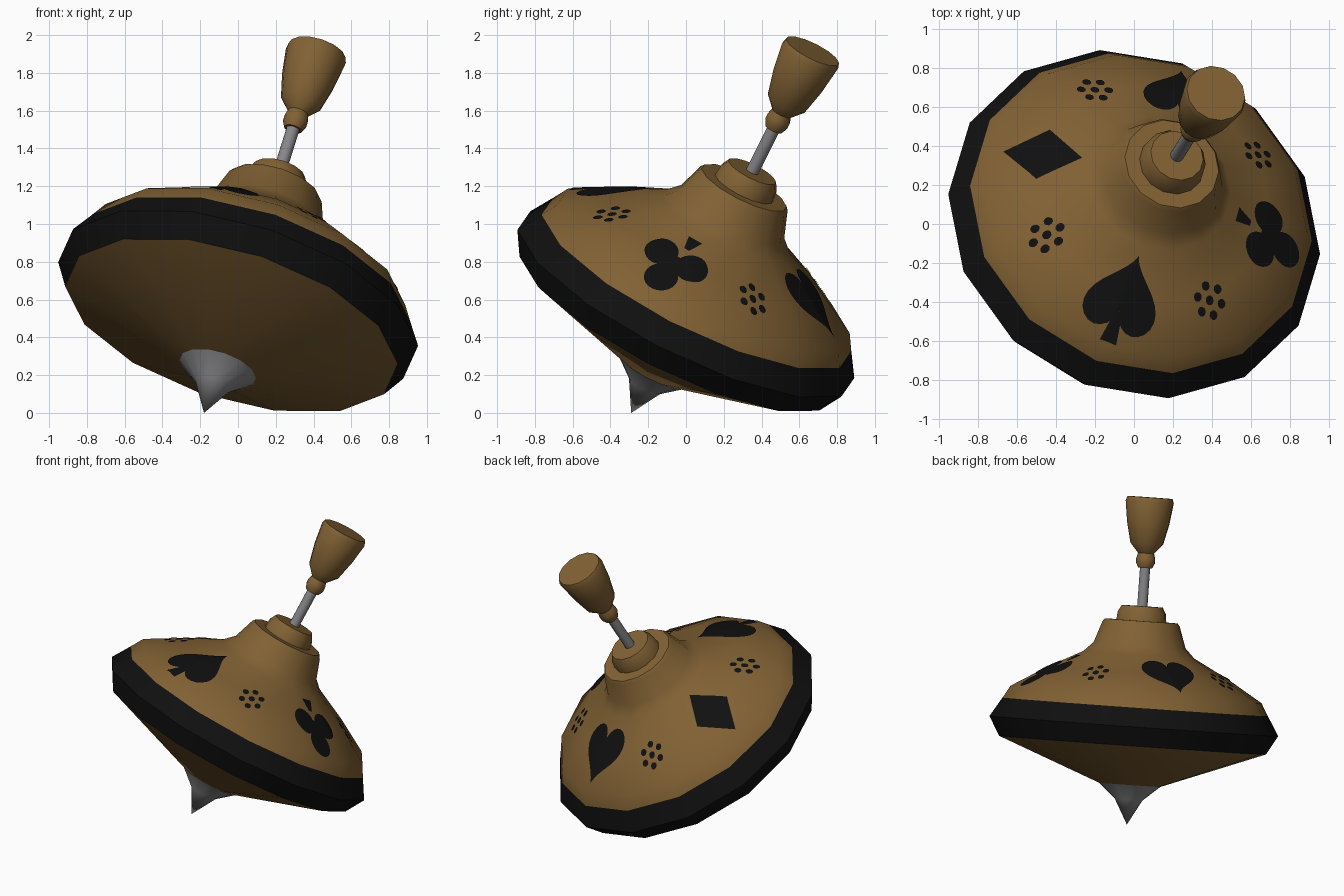
import bpy, bmesh, math
from mathutils import Vector, Matrix
from mathutils.bvhtree import BVHTree

if "Cube" in bpy.data.objects:
    bpy.data.objects.remove(bpy.data.objects["Cube"])

SIDES = 14
PHASE = math.radians(-2.2)

# Tilted frame: local z runs from the tip up through the handle
tip = Vector((-0.18, -0.29, 0.0))
d = (Vector((0.42, 0.67, 1.915)) - tip).normalized()
u = (Vector((1, 0, 0)) - d * d.x).normalized()
FRAME = Matrix.Translation(tip) @ Matrix((u, d.cross(u), d)).transposed().to_4x4()


def material(name, rgb):
    m = bpy.data.materials.new(name)
    m.diffuse_color = (*rgb, 1)
    m.use_nodes = True
    m.node_tree.nodes["Principled BSDF"].inputs["Base Color"].default_value = m.diffuse_color
    return m


wood = material("brown wood", (0.22, 0.12, 0.034))
black = material("black paint", (0.005, 0.005, 0.005))
steel = material("grey steel", (0.24, 0.24, 0.25))


def finish(name, bm, mats, angle=38):
    me = bpy.data.meshes.new(name)
    bm.to_mesh(me)
    for m in mats:
        me.materials.append(m)
    for p in me.polygons:
        p.use_smooth = True
    me.set_sharp_from_angle(angle=math.radians(angle))
    ob = bpy.data.objects.new(name, me)
    bpy.context.collection.objects.link(ob)
    ob.matrix_world = FRAME
    return ob


def lathe(profile, sides=SIDES):
    """Closed turned solid from (radius, height) points, bottom to top."""
    bm = bmesh.new()
    rings = []
    for r, z in profile:
        if r == 0:
            rings.append([bm.verts.new((0, 0, z))] * sides)
        else:
            angs = [PHASE + i * math.tau / sides for i in range(sides)]
            rings.append([bm.verts.new((r * math.cos(a), r * math.sin(a), z)) for a in angs])
    for lo, hi in zip(rings, rings[1:]):
        for i in range(sides):
            j = (i + 1) % sides
            bm.faces.new(list(dict.fromkeys((lo[i], lo[j], hi[j], hi[i]))))
    bmesh.ops.recalc_face_normals(bm, faces=bm.faces)
    return bm


# Body with a painted rim band
body = lathe([(0, 0.27), (0.21, 0.27), (0.915, 0.54), (0.99, 0.67), (0.91, 0.80),
              (0.86, 0.885), (0.62, 1.03), (0.38, 1.155), (0.315, 1.22), (0.265, 1.365),
              (0.25, 1.385), (0, 1.385)])
for f in body.faces:
    f.material_index = 1 if 0.56 < f.calc_center_median().z < 0.80 else 0
surface = BVHTree.FromBMesh(body)
finish("body", body, [wood, black])

# Steel tip, collar, rod and handle
finish("tip", lathe([(0, 0), (0.095, 0.17), (0.21, 0.27), (0, 0.27)]), [steel])
finish("collar", lathe([(0, 1.38), (0.172, 1.38), (0.165, 1.44), (0.14, 1.485), (0, 1.485)]), [wood])
finish("rod", lathe([(0, 1.45), (0.035, 1.45), (0.035, 1.80), (0, 1.80)]), [steel])
finish("handle", lathe([(0, 1.745), (0.048, 1.745), (0.065, 1.78), (0.065, 1.81), (0.055, 1.845),
                        (0.112, 1.91), (0.145, 2.05), (0.165, 2.195), (0.155, 2.225), (0, 2.225)]), [wood])


def decal(bm, outline, centre, angle, rings=7):
    """Fan-fill a (radial, sideways) outline and drop it onto the body."""
    ca, sa = math.cos(math.radians(angle)), math.sin(math.radians(angle))

    def drop(p, q):
        x, y = p * ca - q * sa, p * sa + q * ca
        hit = surface.ray_cast(Vector((x, y, 3)), Vector((0, 0, -1)))[0]
        return bm.verts.new((x, y, hit.z + 0.006))

    mid = drop(*centre)
    prev = None
    n = len(outline)
    for k in range(1, rings + 1):
        s = k / rings
        ring = [drop(centre[0] + (p - centre[0]) * s, centre[1] + (q - centre[1]) * s)
                for p, q in outline]
        for i in range(n):
            j = (i + 1) % n
            f = bm.faces.new((prev[i], ring[i], ring[j], prev[j]) if prev else (mid, ring[i], ring[j]))
            f.normal_update()
            if f.normal.z < 0:
                f.normal_flip()
        prev = ring


def circle(p, q, r, n):
    return [(p + r * math.cos(i * math.tau / n), q + r * math.sin(i * math.tau / n)) for i in range(n)]


def polygon(corners, steps=6):
    pts = []
    for (a, b), (c, e) in zip(corners, corners[1:] + corners[:1]):
        pts += [(a + (c - a) * i / steps, b + (e - b) * i / steps) for i in range(steps)]
    return pts


def heart(pc, length, width, sign):
    pts = []
    for i in range(40):
        t = i * math.tau / 40
        y = 13 * math.cos(t) - 5 * math.cos(2 * t) - 2 * math.cos(3 * t) - math.cos(4 * t)
        pts.append((pc + sign * (y + 2.5) / 29 * length, 16 * math.sin(t) ** 3 / 32 * width))
    return pts


# Four card suits painted on the upper slope
bm = bmesh.new()
decal(bm, polygon([(0.42, 0), (0.605, 0.15), (0.79, 0), (0.605, -0.15)]), (0.605, 0), 166)
finish("diamond_mark", bm, [black])

bm = bmesh.new()
decal(bm, heart(0.62, 0.37, 0.37, -1), (0.59, 0), 77)
finish("heart_mark", bm, [black])

bm = bmesh.new()
decal(bm, heart(0.605, 0.35, 0.385, 1), (0.635, 0), 256)
decal(bm, polygon([(0.70, 0.02), (0.84, 0.045), (0.84, -0.045), (0.70, -0.02)], 4), (0.78, 0), 256, 3)
finish("spade_mark", bm, [black])

bm = bmesh.new()
for p, q in ((0.61, 0.095), (0.61, -0.095), (0.75, 0)):
    decal(bm, circle(p, q, 0.088, 24), (p, q), 346, 4)
decal(bm, circle(0.65, 0, 0.06, 16), (0.65, 0), 346, 3)
decal(bm, polygon([(0.52, 0.015), (0.435, 0.042), (0.435, -0.042), (0.52, -0.015)], 4), (0.47, 0), 346, 3)
finish("club_mark", bm, [black])

# Clusters of seven sound holes between the suits
for k in range(4):
    bm = bmesh.new()
    spots = [(0.64, 0)] + circle(0.64, 0, 0.068, 6)
    for p, q in spots:
        decal(bm, circle(p, q, 0.022, 10), (p, q), 28.5 + 90 * k, 2)
    finish(f"sound_holes_{k + 1}", bm, [black])
